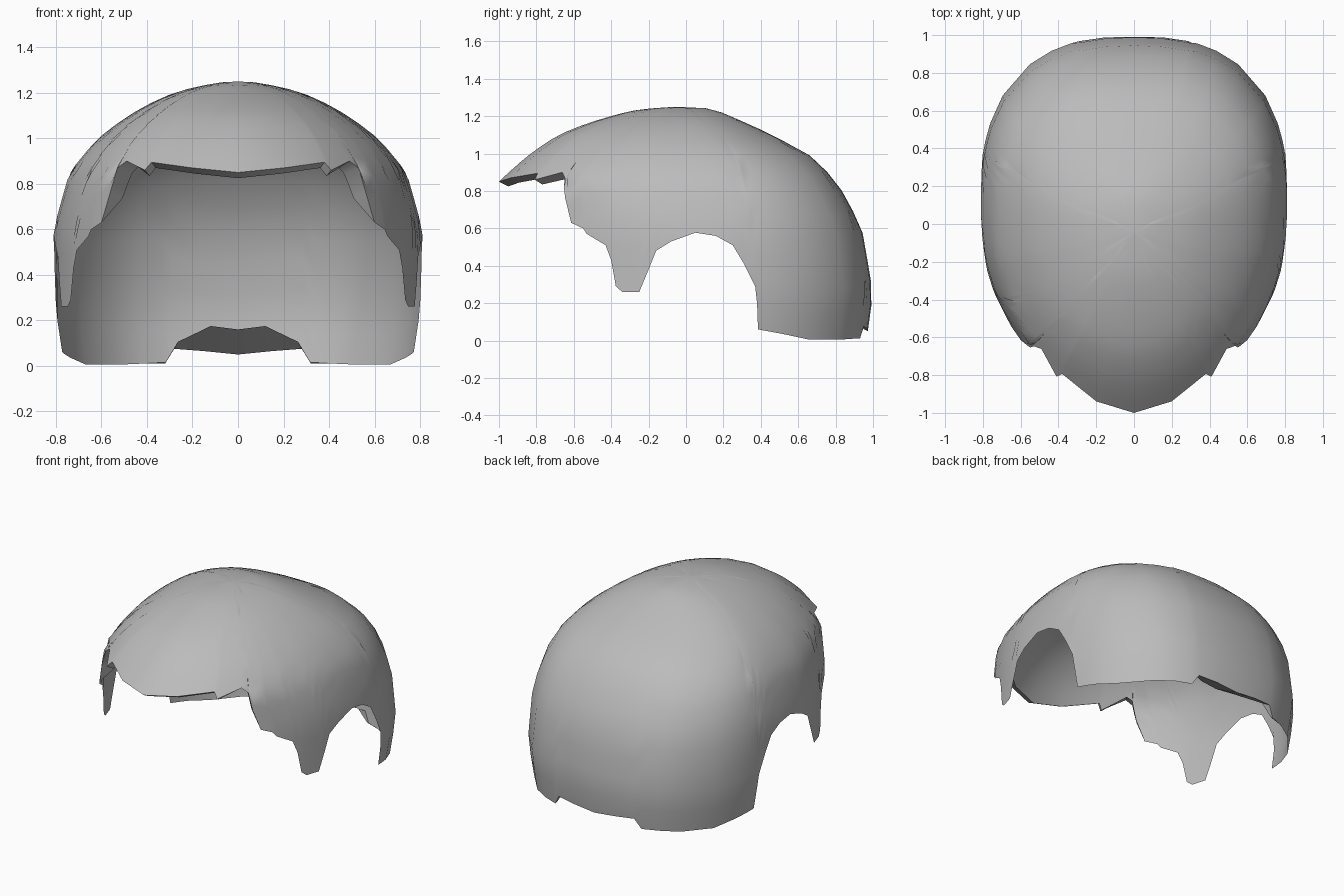
import bpy, bmesh, math

if "Cube" in bpy.data.objects:
    bpy.data.objects.remove(bpy.data.objects["Cube"])

TOP = 1.25
# Horizontal sections: height, half width, front reach, back reach
SECTIONS = [
    (0, .785, .90, .965), (.25, .82, .95, 1), (.6, .81, .96, .94),
    (.85, .74, 1, .805), (1, .615, .83, .65), (1.1, .48, .68, .45),
    (1.2, .28, .40, .23), (1.235, .14, .25, .15), (TOP, 0, 0, 0)]

# Hem outline: brow as (x, z), temple to neck as (y, z), nape as (x, z)
BROW = [(0, .85), (.2, .87), (.38, .895), (.41, .86), (.49, .9),
        (.53, .87), (.56, .76), (.6, .63)]
SIDE = [(-.55, .6), (-.53, .57), (-.43, .51), (-.4, .43), (-.375, .29),
        (-.34, .26), (-.25, .26), (-.2, .38), (-.16, .48), (-.08, .53),
        (.05, .577), (.16, .56), (.25, .51), (.31, .41), (.37, .29),
        (.38, .2), (.385, .06), (.44, .05), (.52, .035), (.66, .005)]
NAPE = [(.53, .005), (.42, .01), (.32, .01), (.28, .075), (.15, .065), (0, .05)]


def lift(z):
    return math.asin(max(0, min(1, z / TOP)))


def section(z):
    """Half width, front half length, back half length, centre y at a height."""
    a = lift(z)
    for lo, hi in zip(SECTIONS, SECTIONS[1:]):
        if z <= hi[0]:
            t = (a - lift(lo[0])) / (lift(hi[0]) - lift(lo[0]))
            w, f, b = (lo[i] + (hi[i] - lo[i]) * t for i in (1, 2, 3))
            yc = .08 * w / .82 - .05 * max(0, (z - 1) / .25)
            yc = max(-f, min(b, yc))
            return w, f + yc, b - yc, yc


def power(front, z):
    """Squareness of the section: round in front, boxier behind."""
    t = max(0, min(1, (z - .85) / .3))
    return 2 + .1 * t if front else 2.55 - .3 * t


def surface_point(theta, z):
    w, f, b, yc = section(z)
    c, s = math.cos(theta), math.sin(theta)
    n = power(s < 0, z)
    r = (abs(c) ** n + abs(s) ** n) ** (-1 / n)
    return w * c * r, yc + (f if s < 0 else b) * s * r, z


def angle_from_x(x, z, front):
    n, u = power(front, z), min(1, x / section(z)[0])
    v = (1 - u ** n) ** (1 / n)
    return math.atan2(-v if front else v, u)


def angle_from_y(y, z):
    w, f, b, yc = section(z)
    n = power(y < yc, z)
    v = max(-1, min(1, (y - yc) / (f if y < yc else b)))
    return math.atan2(v, (1 - abs(v) ** n) ** (1 / n))


def brow_lip(x):
    corner = max(0, 1 - abs(x - .52) / .09)
    return (.05 + .08 * corner if x < .59 else 0), -.025


def nape_lip(x):
    depth = .2 * max(0, min(1, (.33 - x) / .18))
    return depth, depth * .55


# Hem columns: angle, height, lip depth, lip rise
hem = [(angle_from_x(x, z, True), z, *brow_lip(x)) for x, z in BROW]
hem += [(angle_from_y(y, z), z, 0, 0) for y, z in SIDE]
hem += [(angle_from_x(x, z, False), z, *nape_lip(x)) for x, z in NAPE]


def add_side(bm, sign, rows=14):
    """One half of the shell, columns running from the hem to the crown."""
    columns, lips, last = [], [], -2
    for theta, z0, depth, rise in hem:
        theta = min(math.pi / 2, max(theta, last + .004))   # keep columns in order
        last, a0, col = theta, lift(z0), []
        for k in range(rows):
            z = TOP * math.sin(a0 + (math.pi / 2 - a0) * k / rows)
            x, y, z = surface_point(theta, z)
            col.append(bm.verts.new((sign * x, y, z)))
        col.append(bm.verts.new((0, -.05, TOP)))
        columns.append(col)
        p = col[0].co
        lips.append(bm.verts.new((p.x * (1 - depth), p.y * (1 - depth), p.z + rise))
                    if depth else col[0])
    for i in range(len(hem) - 1):
        a, b = columns[i], columns[i + 1]
        strips = [(a[k], b[k], b[k + 1], a[k + 1]) for k in range(rows - 1)]
        strips.append((a[-2], b[-2], b[-1]))
        under = list(dict.fromkeys((lips[i], lips[i + 1], b[0], a[0])))
        if len(under) > 2:                    # turned-in lip of brow and nape
            strips.append(under)
        for face in strips:
            bm.faces.new(face if sign > 0 else list(face)[::-1])


bm = bmesh.new()
add_side(bm, 1)
add_side(bm, -1)
bmesh.ops.remove_doubles(bm, verts=bm.verts, dist=.0005)
mesh = bpy.data.meshes.new("hair_cap")
bm.to_mesh(mesh)
bm.free()
cap = bpy.data.objects.new("hair_cap", mesh)
bpy.context.collection.objects.link(cap)

# Single grey finish
grey = bpy.data.materials.new("mid grey")
grey.diffuse_color = (.5, .5, .5, 1)
grey.use_nodes = True
grey.node_tree.nodes["Principled BSDF"].inputs["Base Color"].default_value = grey.diffuse_color
mesh.materials.append(grey)

bpy.context.view_layer.objects.active = cap
cap.select_set(True)
bpy.ops.object.shade_smooth_by_angle(angle=math.radians(50))
